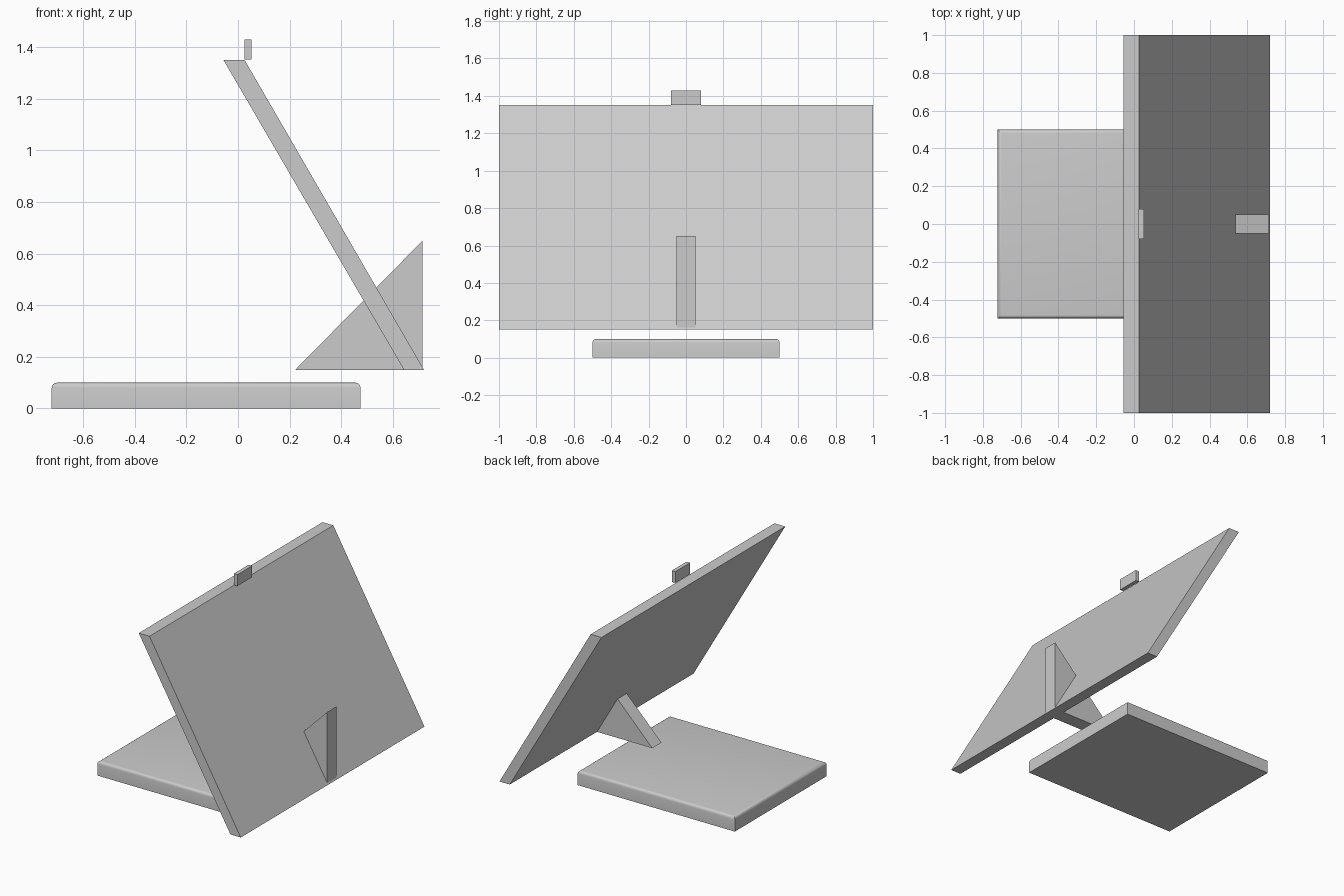
import bpy
import bmesh

cube = bpy.data.objects.get("Cube")
if cube:
    bpy.data.objects.remove(cube, do_unlink=True)

# Single plain grey
grey = bpy.data.materials.new("light_grey")
grey.use_nodes = True
COLOUR = (0.6, 0.6, 0.6, 1.0)
grey.diffuse_color = COLOUR
grey.node_tree.nodes["Principled BSDF"].inputs["Base Color"].default_value = COLOUR


def extrude_profile(name, profile, half_depth):
    """Extrude an (x, z) outline along y, centred on y = 0."""
    bm = bmesh.new()
    face = bm.faces.new([bm.verts.new((x, -half_depth, z)) for x, z in profile])
    moved = bmesh.ops.extrude_face_region(bm, geom=[face])["geom"]
    verts = [v for v in moved if isinstance(v, bmesh.types.BMVert)]
    bmesh.ops.translate(bm, verts=verts, vec=(0, 2 * half_depth, 0))
    bmesh.ops.recalc_face_normals(bm, faces=bm.faces)
    mesh = bpy.data.meshes.new(name)
    bm.to_mesh(mesh)
    bm.free()
    mesh.materials.append(grey)
    obj = bpy.data.objects.new(name, mesh)
    bpy.context.collection.objects.link(obj)
    return obj


def rectangle(x0, x1, z0, z1):
    return [(x0, z0), (x1, z0), (x1, z1), (x0, z1)]


# Base plate with rounded top edges
base = extrude_profile("base_plate", rectangle(-0.722, 0.475, 0, 0.1), 0.5)
bm = bmesh.new()
bm.from_mesh(base.data)
top_edges = [e for e in bm.edges if all(v.co.z > 0.09 for v in e.verts)]
bmesh.ops.bevel(bm, geom=top_edges, offset=0.02, segments=4,
                profile=0.5, affect="EDGES")
bm.to_mesh(base.data)
bm.free()
bpy.ops.object.select_all(action="DESELECT")
base.select_set(True)
bpy.context.view_layer.objects.active = base
bpy.ops.object.shade_smooth_by_angle()

# Leaning screen with level top and bottom edges
extrude_profile("screen_panel",
                [(0.643, 0.15), (0.721, 0.15), (0.026, 1.35), (-0.056, 1.35)], 1.0)

# Triangular support passing through the screen
extrude_profile("support_wedge", [(0.222, 0.15), (0.715, 0.15), (0.715, 0.65)], 0.05)

# Small camera block at the top edge
extrude_profile("camera_block", rectangle(0.025, 0.052, 1.352, 1.43), 0.08)
